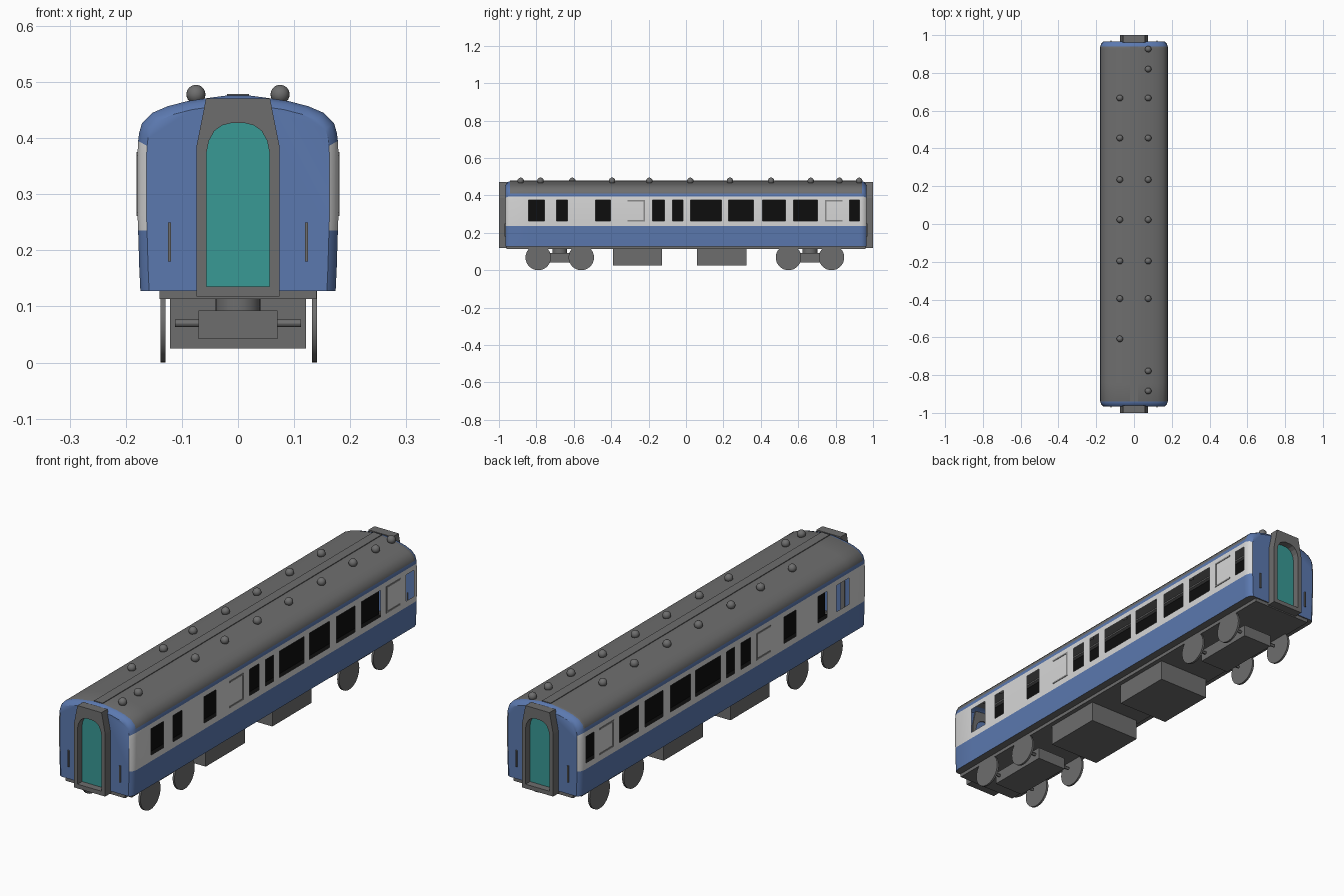
import bpy, bmesh, math
from mathutils import Matrix

if "Cube" in bpy.data.objects:
    bpy.data.objects.remove(bpy.data.objects["Cube"])

def material(name, r, g, b):
    m = bpy.data.materials.new(name)
    m.diffuse_color = (r, g, b, 1)
    m.use_nodes = True
    m.node_tree.nodes["Principled BSDF"].inputs["Base Color"].default_value = m.diffuse_color
    return m

BLUE = material("blue_paint", 0.105, 0.19, 0.43)
WHITE = material("off_white_band", 0.68, 0.68, 0.68)
GREY = material("dark_grey", 0.155, 0.155, 0.155)
TEAL = material("teal_door", 0.04, 0.32, 0.30)
BLACK = material("black_interior", 0.004, 0.004, 0.004)
LINE = material("mid_grey_line", 0.26, 0.26, 0.26)

def finish(name, bm, mats, smooth=None):
    bmesh.ops.recalc_face_normals(bm, faces=bm.faces)
    me = bpy.data.meshes.new(name)
    bm.to_mesh(me)
    bm.free()
    ob = bpy.data.objects.new(name, me)
    bpy.context.collection.objects.link(ob)
    for m in mats:
        me.materials.append(m)
    if smooth:
        bpy.ops.object.select_all(action='DESELECT')
        ob.select_set(True)
        bpy.context.view_layer.objects.active = ob
        bpy.ops.object.shade_smooth_by_angle(angle=math.radians(smooth))
    return ob

def box(name, x, y, z, mat):
    bm = bmesh.new()
    size = [b - a for a, b in (x, y, z)]
    mid = [(a + b) / 2 for a, b in (x, y, z)]
    bmesh.ops.create_cube(bm, size=1, matrix=Matrix.Translation(mid) @ Matrix.Diagonal((*size, 1)))
    return finish(name, bm, [mat])

def cylinder(name, centre, radius, length, axis, mat, sides=32):
    bm = bmesh.new()
    rot = Matrix.Rotation(math.pi / 2, 4, 'Y') if axis == 'X' else Matrix.Identity(4)
    bmesh.ops.create_cone(bm, cap_ends=True, segments=sides, radius1=radius, radius2=radius,
                          depth=length, matrix=Matrix.Translation(centre) @ rot)
    return finish(name, bm, [mat], 30)

# Body shell: cross-section lofted along y, with window cells left open
half = [(0.174, 0.128), (0.176, 0.17), (0.178, 0.235), (0.179, 0.262), (0.179, 0.374),
        (0.178, 0.395), (0.176, 0.41), (0.171, 0.427), (0.153, 0.445), (0.125, 0.457),
        (0.09, 0.466), (0.05, 0.472), (0.02, 0.476)]
ring = half + [(-x, z) for x, z in reversed(half)]
windows = [(-0.842, -0.757), (-0.692, -0.634), (-0.484, -0.404), (-0.179, -0.115),
           (-0.072, -0.016), (0.024, 0.19), (0.227, 0.361), (0.409, 0.532),
           (0.575, 0.703), (0.874, 0.928)]
ends = {0.965: 0.016, 0.957: 0.006, 0.94: 0.0}
stations = sorted([s * y for y in ends for s in (-1, 1)] + [y for w in windows for y in w])
bm = bmesh.new()
loops = []
for y in stations:
    d = ends.get(abs(y), 0)
    loops.append([bm.verts.new((x * (1 - d / 0.179), y, z - d * max(0, (z - 0.3) / 0.175)))
                  for x, z in ring])
n = len(ring)
for i in range(len(stations) - 1):
    ym = (stations[i] + stations[i + 1]) / 2
    for j in range(n):
        k = (j + 1) % n
        zm = (ring[j][1] + ring[k][1]) / 2
        if 0.262 < zm < 0.374 and any(a < ym < b for a, b in windows):
            continue
        f = bm.faces.new((loops[i][j], loops[i][k], loops[i + 1][k], loops[i + 1][j]))
        if zm < 0.13 or (zm > 0.41 and abs(ym) < 0.94):
            f.material_index = 2
        elif 0.235 < zm < 0.395:
            f.material_index = 1
for loop in (loops[0], loops[-1]):
    bm.faces.new(loop)
finish("carriage_body", bm, [BLUE, WHITE, GREY], 35)

# Dark interior seen through the open windows
box("interior_partition", (-0.004, 0.004), (-0.93, 0.945), (0.13, 0.47), BLACK)
box("interior_floor", (-0.165, 0.165), (-0.94, 0.94), (0.13, 0.136), BLACK)

# Roof ridge and round vents
box("roof_ridge", (-0.02, 0.02), (-0.94, 0.94), (0.47, 0.479), GREY)
shared = [0.667, 0.455, 0.235, 0.023, -0.196, -0.395]
for x, ys in ((0.075, shared + [0.926, 0.82, -0.778, -0.884]), (-0.075, shared + [-0.608])):
    for y in ys:
        bm = bmesh.new()
        bmesh.ops.create_uvsphere(bm, u_segments=20, v_segments=12, radius=0.017,
                                  matrix=Matrix.Translation((x, y, 0.478)))
        finish("roof_vent", bm, [GREY], 40)

# Side door outlines: three thin strips each, open on one side
for s in (-1, 1):
    x = sorted((s * 0.178, s * 0.181))
    for a, b, post in ((-0.313, -0.222, -0.222), (0.746, 0.837, 0.746)):
        box("door_line_top", x, (a, b), (0.368, 0.375), LINE)
        box("door_line_bottom", x, (a, b), (0.261, 0.268), LINE)
        box("door_line_post", x, (post - 0.004, post + 0.004), (0.261, 0.375), LINE)

# End gangways: arched frame with recessed door, plus handrails
def both_sides(pts):
    return pts + [(-x, z) for x, z in reversed(pts)]

outer = both_sides([(0.074, 0.118), (0.074, 0.385), (0.057, 0.471)])
inner = both_sides([(0.056, 0.136), (0.056, 0.375), (0.052, 0.395), (0.042, 0.413),
                    (0.028, 0.423), (0.012, 0.427)])
for s in (-1, 1):
    bm = bmesh.new()
    edges = []
    for pts in (outer, inner):
        vs = [bm.verts.new((x, s * 0.96, z)) for x, z in pts]
        edges += [bm.edges.new((vs[i - 1], vs[i])) for i in range(len(vs))]
    bmesh.ops.triangle_fill(bm, use_beauty=True, use_dissolve=False, edges=edges)
    out = bmesh.ops.extrude_face_region(bm, geom=bm.faces[:])
    moved = [g for g in out["geom"] if isinstance(g, bmesh.types.BMVert)]
    bmesh.ops.translate(bm, verts=moved, vec=(0, s * 0.04, 0))
    finish("gangway_frame", bm, [GREY])
    bm = bmesh.new()
    bm.faces.new([bm.verts.new((x, s * 0.97, z)) for x, z in inner])
    finish("gangway_door", bm, [TEAL])
    for x in (-0.122, 0.122):
        box("end_handrail", (x - 0.003, x + 0.003), sorted((s * 0.963, s * 0.971)),
            (0.18, 0.25), GREY)

# Underframe and equipment boxes
box("underframe", (-0.14, 0.14), (-0.96, 0.96), (0.113, 0.129), GREY)
for a, b in ((-0.39, -0.127), (0.058, 0.323)):
    box("equipment_box", (-0.121, 0.121), (a, b), (0.025, 0.12), GREY)

# Bogies: frame, pivot, axles and disc wheels
for c in (-0.675, 0.663):
    box("bogie_frame", (-0.07, 0.07), (c - 0.14, c + 0.14), (0.042, 0.093), GREY)
    cylinder("bogie_pivot", (0, c, 0.103), 0.04, 0.024, 'Z', GREY)
    for dy in (-0.115, 0.115):
        cylinder("axle", (0, c + dy, 0.07), 0.007, 0.224, 'X', GREY, 12)
        for x in (-0.134, 0.136):
            cylinder("wheel", (x, c + dy, 0.068), 0.068, 0.009, 'X', GREY)
